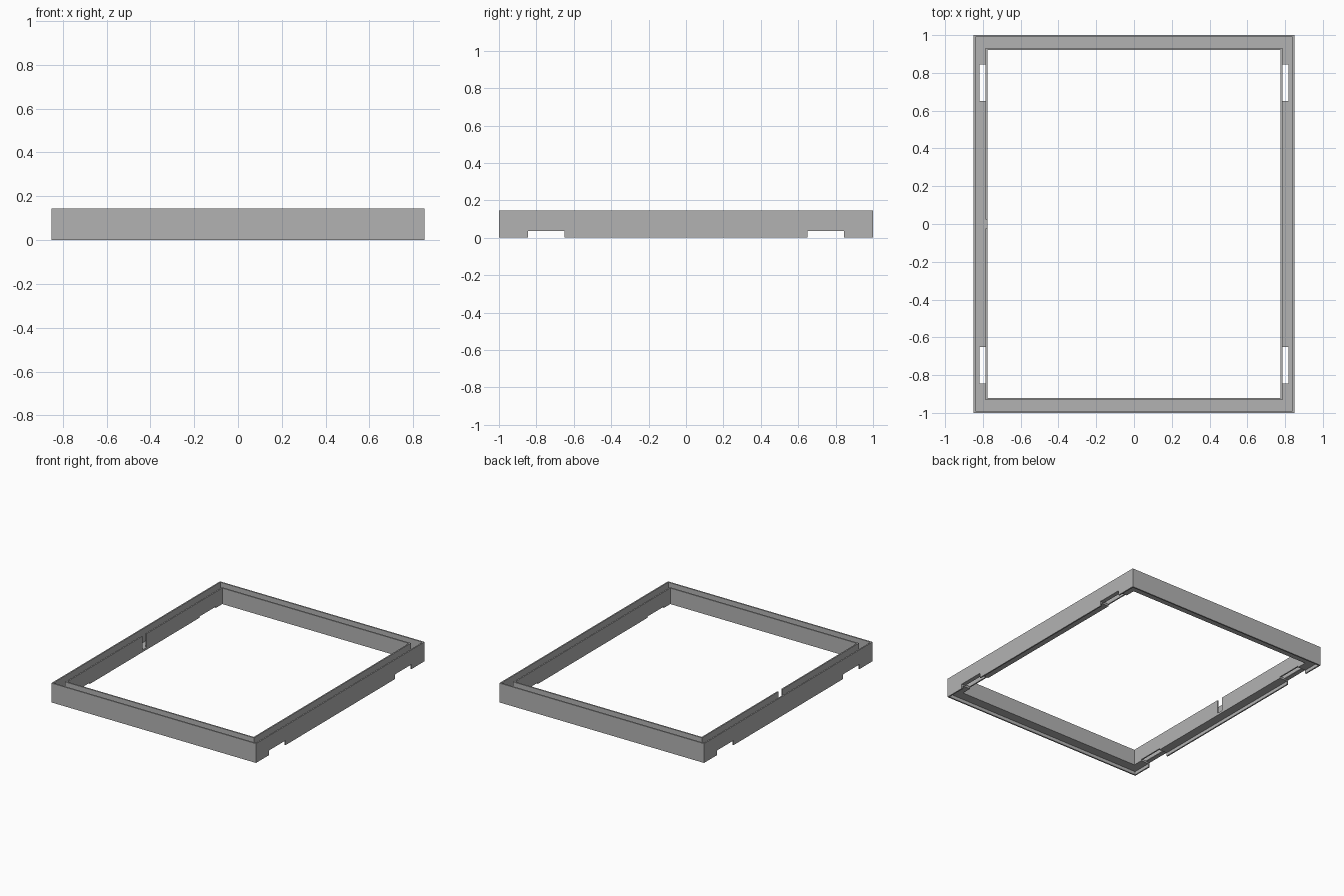
import bpy

# Remove the default cube
cube = bpy.data.objects.get("Cube")
if cube:
    bpy.data.objects.remove(cube, do_unlink=True)

# Single grey material
GREY = (0.45, 0.45, 0.45, 1.0)
grey = bpy.data.materials.new("plain_grey")
grey.use_nodes = True
grey.diffuse_color = GREY
grey.node_tree.nodes["Principled BSDF"].inputs["Base Color"].default_value = GREY

HALF_X, HALF_Y, HEIGHT = 0.85, 1.0, 0.145
RAIL_X, RAIL_Y = 0.075, 0.08
LIP = 0.01
UNDER, FLOOR, NOTCH = 0.025, 0.042, 0.035


def swept_frame(name, profile):
    """Sweep a closed (inset, z) section around the rectangle with mitred corners."""
    verts, faces, n = [], [], len(profile)
    for sx, sy in ((1, 1), (-1, 1), (-1, -1), (1, -1)):
        for inset, z in profile:
            verts.append((sx * (HALF_X - inset * RAIL_X), sy * (HALF_Y - inset * RAIL_Y), z))
    for c in range(4):
        d = (c + 1) % 4
        for i in range(n):
            j = (i + 1) % n
            faces.append((c * n + i, c * n + j, d * n + j, d * n + i))
    mesh = bpy.data.meshes.new(name)
    mesh.from_pydata(verts, [], faces)
    mesh.materials.append(grey)
    obj = bpy.data.objects.new(name, mesh)
    bpy.context.collection.objects.link(obj)
    bpy.context.view_layer.objects.active = obj
    obj.select_set(True)
    bpy.ops.object.mode_set(mode='EDIT')
    bpy.ops.mesh.select_all(action='SELECT')
    bpy.ops.mesh.normals_make_consistent(inside=False)
    bpy.ops.object.mode_set(mode='OBJECT')
    return obj


def cut_box(target, name, low, high):
    """Cut an axis-aligned box, given by two corners, out of the target."""
    bpy.ops.mesh.primitive_cube_add(size=1, location=[(a + b) / 2 for a, b in zip(low, high)])
    cutter = bpy.context.object
    cutter.name = name
    cutter.scale = [b - a for a, b in zip(low, high)]
    cutter.data.materials.append(grey)
    mod = target.modifiers.new(name, 'BOOLEAN')
    mod.object, mod.operation, mod.solver = cutter, 'DIFFERENCE', 'EXACT'
    bpy.context.view_layer.objects.active = target
    bpy.ops.object.modifier_apply(modifier=mod.name)
    bpy.data.objects.remove(cutter, do_unlink=True)


# Channel section: thin outer wall, open groove, thin inner wall, stepped underside
t = LIP / RAIL_X
frame = swept_frame("channel_frame", [
    (0, 0), (0, HEIGHT), (t, HEIGHT), (t, FLOOR), (1 - t, FLOOR),
    (1 - t, HEIGHT), (1, HEIGHT), (1, UNDER), (t, UNDER), (t, 0)])

# Side notches with slots through the groove floor
for sx in (-1, 1):
    for sy in (-1, 1):
        y0, y1 = sorted((sy * 0.65, sy * 0.845))
        x0, x1 = sorted((sx * 0.7, sx * 0.9))
        cut_box(frame, "side_notch", (x0, y0, -0.05), (x1, y1, NOTCH))
        x0, x1 = sorted((sx * (HALF_X - RAIL_X + LIP), sx * 0.818))
        cut_box(frame, "floor_slot", (x0, y0, 0.01), (x1, y1, 0.08))

# Narrow gap in the inner wall of the right rail
cut_box(frame, "wall_gap", (-0.786, -0.024, FLOOR), (-0.76, 0.024, 0.2))
